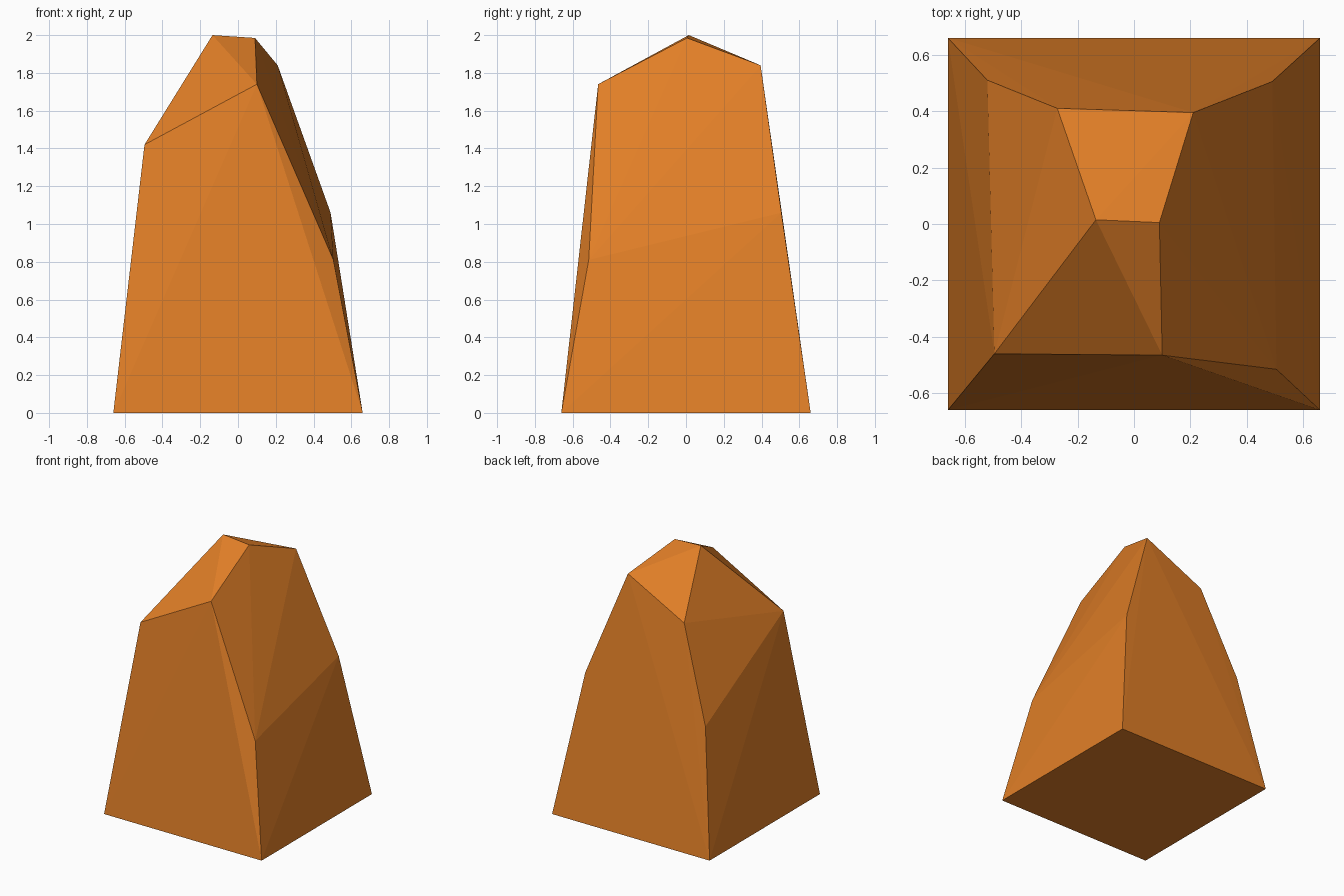
import bpy, bmesh

if "Cube" in bpy.data.objects:
    bpy.data.objects.remove(bpy.data.objects["Cube"])

# Faceted rock: convex shell around four rings of corner points
base = [(sx * 0.66, sy * 0.66, 0) for sx in (-1, 1) for sy in (-1, 1)]
waist = [(0.505, -0.515, 0.81), (0.49, 0.505, 1.06), (-0.52, 0.51, 0.92)]
shoulder = [(-0.495, -0.46, 1.42), (0.10, -0.465, 1.74),
            (0.21, 0.395, 1.84), (-0.272, 0.41, 1.60)]
ridge = [(-0.135, 0.015, 2.0), (0.09, 0.005, 1.985)]

bm = bmesh.new()
for p in base + waist + shoulder + ridge:
    bm.verts.new(p)
bmesh.ops.convex_hull(bm, input=bm.verts[:])
# Merge nearly coplanar triangles into broad facets
bmesh.ops.dissolve_limit(bm, angle_limit=0.01, verts=bm.verts[:], edges=bm.edges[:])
bmesh.ops.recalc_face_normals(bm, faces=bm.faces[:])

mesh = bpy.data.meshes.new("rock")
bm.to_mesh(mesh)
bm.free()

# Orange stone
mat = bpy.data.materials.new("orange stone")
mat.diffuse_color = (0.75, 0.21, 0.02, 1)
mat.use_nodes = True
mat.node_tree.nodes["Principled BSDF"].inputs["Base Color"].default_value = mat.diffuse_color
mesh.materials.append(mat)
rock = bpy.data.objects.new("rock", mesh)
bpy.context.collection.objects.link(rock)
